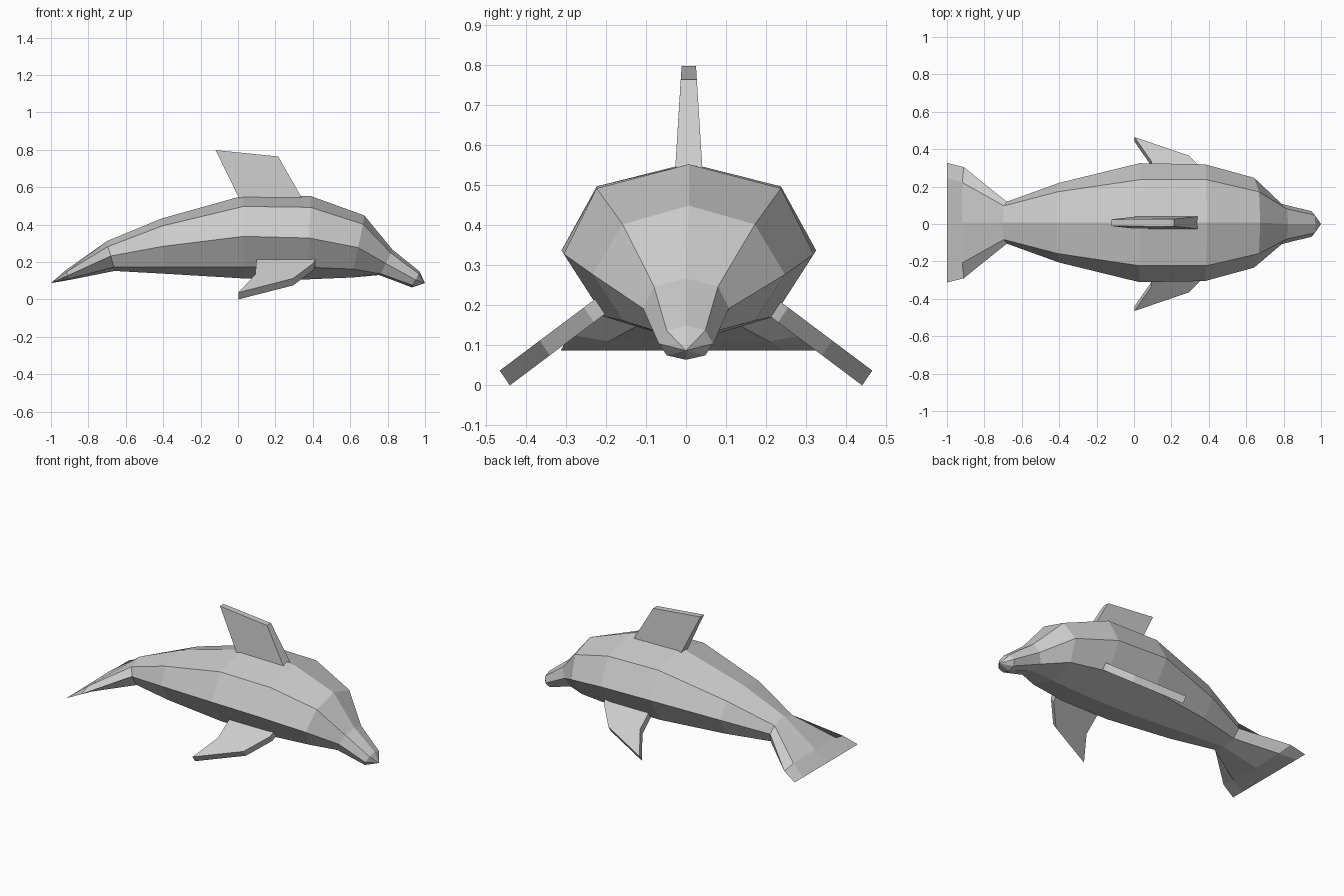
import bpy, bmesh

if "Cube" in bpy.data.objects:
    bpy.data.objects.remove(bpy.data.objects["Cube"])

CY = 0.007  # slight sideways offset of the trunk


def finish(bm, name):
    bmesh.ops.remove_doubles(bm, verts=bm.verts, dist=0.0005)
    bmesh.ops.recalc_face_normals(bm, faces=bm.faces)
    mesh = bpy.data.meshes.new(name)
    bm.to_mesh(mesh)
    bm.free()
    obj = bpy.data.objects.new(name, mesh)
    bpy.context.collection.objects.link(obj)
    return obj


def slab(name, side_a, side_b):
    """Solid between two matching outlines."""
    bm = bmesh.new()
    a = [bm.verts.new(p) for p in side_a]
    b = [bm.verts.new(p) for p in side_b]
    bm.faces.new(a)
    bm.faces.new(b[::-1])
    n = len(a)
    for i in range(n):
        j = (i + 1) % n
        bm.faces.new((a[i], b[i], b[j], a[j]))
    return finish(bm, name)


# Body, head and tail fluke: eight-sided rings lofted from tail to snout
# x top, x bottom, z top, upper (y, z), side (y, z), lower (y, z), z bottom
stations = [
    (-1.00, -1.00, .095, .24, .095, .32, .095, .24, .095, .095),
    (-0.92, -0.90, .165, .215, .155, .297, .135, .20, .118, .112),
    (-0.70, -0.66, .32, .09, .29, .112, .24, .085, .18, .16),
    (-0.41, -0.39, .44, .165, .40, .213, .292, .15, .18, .145),
    (0.03, 0.03, .563, .23, .505, .318, .345, .212, .18, .12),
    (0.39, 0.37, .56, .23, .50, .312, .336, .212, .18, .115),
    (0.675, 0.61, .457, .165, .41, .24, .285, .165, .17, .125),
    (0.825, 0.755, .275, .08, .255, .107, .20, .08, .145, .138),
    (0.97, 0.93, .158, .048, .145, .068, .112, .048, .083, .072),
]
bm = bmesh.new()
rings = []
for xt, xb, zt, yu, zu, ys, zs, yl, zl, zb in stations:
    cy = CY if xt < 0.8 else 0
    half = [(0, zt, 0), (yu, zu, .1), (ys, zs, .5), (yl, zl, .9), (0, zb, 1)]
    loop = half + [(-y, z, t) for y, z, t in half[3:0:-1]]
    rings.append([bm.verts.new((xt + (xb - xt) * t, y + cy, z)) for y, z, t in loop])
for r, s in zip(rings, rings[1:]):
    for i in range(8):
        j = (i + 1) % 8
        bm.faces.new((r[i], r[j], s[j], s[i]))
tip = bm.verts.new((1.0, 0, .095))
for i in range(8):
    bm.faces.new((rings[-1][i], rings[-1][(i + 1) % 8], tip))
finish(bm, "body")

# Dorsal fin, thinner towards the top
fin = [(0.03, .50, .035), (0.37, .50, .037), (0.215, .772, .02), (-0.12, .806, .018)]
slab("dorsal_fin",
     [(x, CY + t, z) for x, z, t in fin],
     [(x, CY - t, z) for x, z, t in fin])

# Pair of flippers sloping down and out
outline = [(0.10, .20), (0.42, .20), (0.405, .255), (0.295, .365),
           (0.003, .465), (0.093, .335)]
for side, name in ((1, "left_flipper"), (-1, "right_flipper")):
    top = [(x, side * y, .21 - .75 * (y - .245)) for x, y in outline]
    under = [(x, y - side * .025, z - .037) for x, y, z in top]
    under = [(x, y, max(z, 0)) for x, y, z in under]
    slab(name, top, under)

# Rest the lowest point on the ground
low = min(v.co.z for o in bpy.data.objects for v in o.data.vertices)
for o in bpy.data.objects:
    for v in o.data.vertices:
        v.co.z -= low
